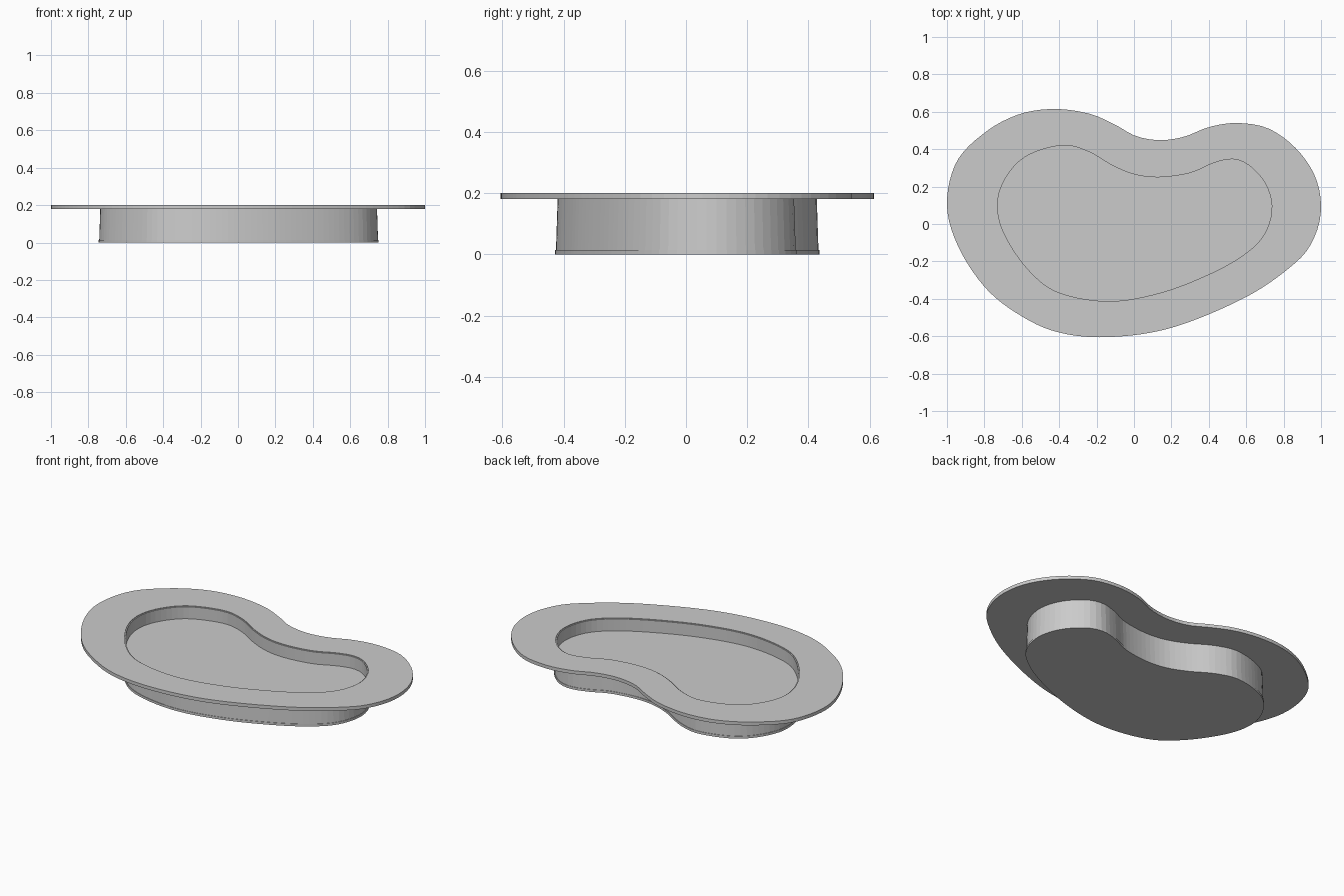
import bpy
import bmesh
from mathutils import Vector

cube = bpy.data.objects.get("Cube")
if cube:
    bpy.data.objects.remove(cube, do_unlink=True)

grey = bpy.data.materials.new("plain grey")
grey.use_nodes = True
grey.diffuse_color = (0.6, 0.6, 0.6, 1)
grey.node_tree.nodes["Principled BSDF"].inputs["Base Color"].default_value = (0.6, 0.6, 0.6, 1)

# Kidney outlines of the deck edge and the pool opening
DECK = [(-1, .1), (-.95, .33), (-.8, .487), (-.62, .585), (-.43, .615), (-.24, .59), (-.1, .53),
        (.01, .47), (.14, .448), (.27, .467), (.4, .518), (.55, .54), (.72, .51), (.87, .4),
        (.97, .25), (1, .08), (.96, -.08), (.86, -.21), (.6, -.39), (.2, -.555),
        (-.15, -.605), (-.42, -.575), (-.63, -.475), (-.8, -.335), (-.94, -.12)]
POOL = [(-.73, .1), (-.69, .24), (-.58, .36), (-.39, .42), (-.25, .39), (-.11, .31),
        (.01, .263), (.14, .25), (.3, .273), (.42, .324), (.52, .347), (.61, .317), (.7, .22),
        (.737, .09), (.7, -.05), (.6, -.155), (.42, -.26), (.15, -.365), (-.13, -.413),
        (-.4, -.367), (-.56, -.25), (-.69, -.06)]


def smooth_loop(points, count=120):
    """Closed smooth curve through the points, resampled to even spacing."""
    pts = [Vector(p) for p in points]
    n = len(pts)
    fine = []
    for i in range(n):
        a, b, c, d = (pts[(i + k) % n] for k in (-1, 0, 1, 2))
        for s in range(16):
            t = s / 16
            fine.append(0.5 * (2 * b + (c - a) * t + (2 * a - 5 * b + 4 * c - d) * t ** 2
                               + (3 * b - a - 3 * c + d) * t ** 3))
    fine.append(fine[0])
    total = sum((q - p).length for p, q in zip(fine, fine[1:]))
    loop, travelled = [], 0
    for p, q in zip(fine, fine[1:]):
        step = (q - p).length
        while len(loop) < count and len(loop) * total / count < travelled + step:
            loop.append(p.lerp(q, (len(loop) * total / count - travelled) / step))
        travelled += step
    return loop


def offset(loop, amount):
    """Move a clockwise loop outward along its normals."""
    out = []
    for i, p in enumerate(loop):
        t = (loop[(i + 1) % len(loop)] - loop[i - 1]).normalized()
        out.append(p + Vector((-t.y, t.x)) * amount)
    return out


def build(name, rings, closed=False):
    """Skin a stack of (loop, z) rings; closed joins last to first, else ends are capped."""
    bm = bmesh.new()
    rows = [[bm.verts.new((p.x, p.y, z)) for p in loop] for loop, z in rings]
    pairs = list(zip(rows, rows[1:]))
    if closed:
        pairs.append((rows[-1], rows[0]))
    else:
        bm.faces.new(rows[0])
        bm.faces.new(rows[-1])
    for lo, hi in pairs:
        for i in range(len(lo)):
            bm.faces.new((lo[i - 1], lo[i], hi[i], hi[i - 1]))
    bmesh.ops.recalc_face_normals(bm, faces=bm.faces)
    mesh = bpy.data.meshes.new(name)
    bm.to_mesh(mesh)
    bm.free()
    mesh.materials.append(grey)
    obj = bpy.data.objects.new(name, mesh)
    bpy.context.collection.objects.link(obj)
    return obj


deck = smooth_loop(DECK)
pool = smooth_loop(POOL)
wall_top = offset(pool, 0.006)
wall_base = offset(pool, 0.012)

# Flat surround with the pool opening
build("deck", [(deck, .18), (deck, .2), (wall_top, .2), (wall_top, .18)], closed=True)
# Slightly tapered shell lining the opening
build("basin_wall", [(wall_base, .014), (wall_top, .196), (pool, .196), (pool, .014)], closed=True)
# Bottom plate with a narrow lip
lip = offset(pool, 0.015)
build("basin_floor", [(lip, 0), (lip, .014)])
# Water sheet partway up the basin
build("water", [(pool, .119), (pool, .125)])
